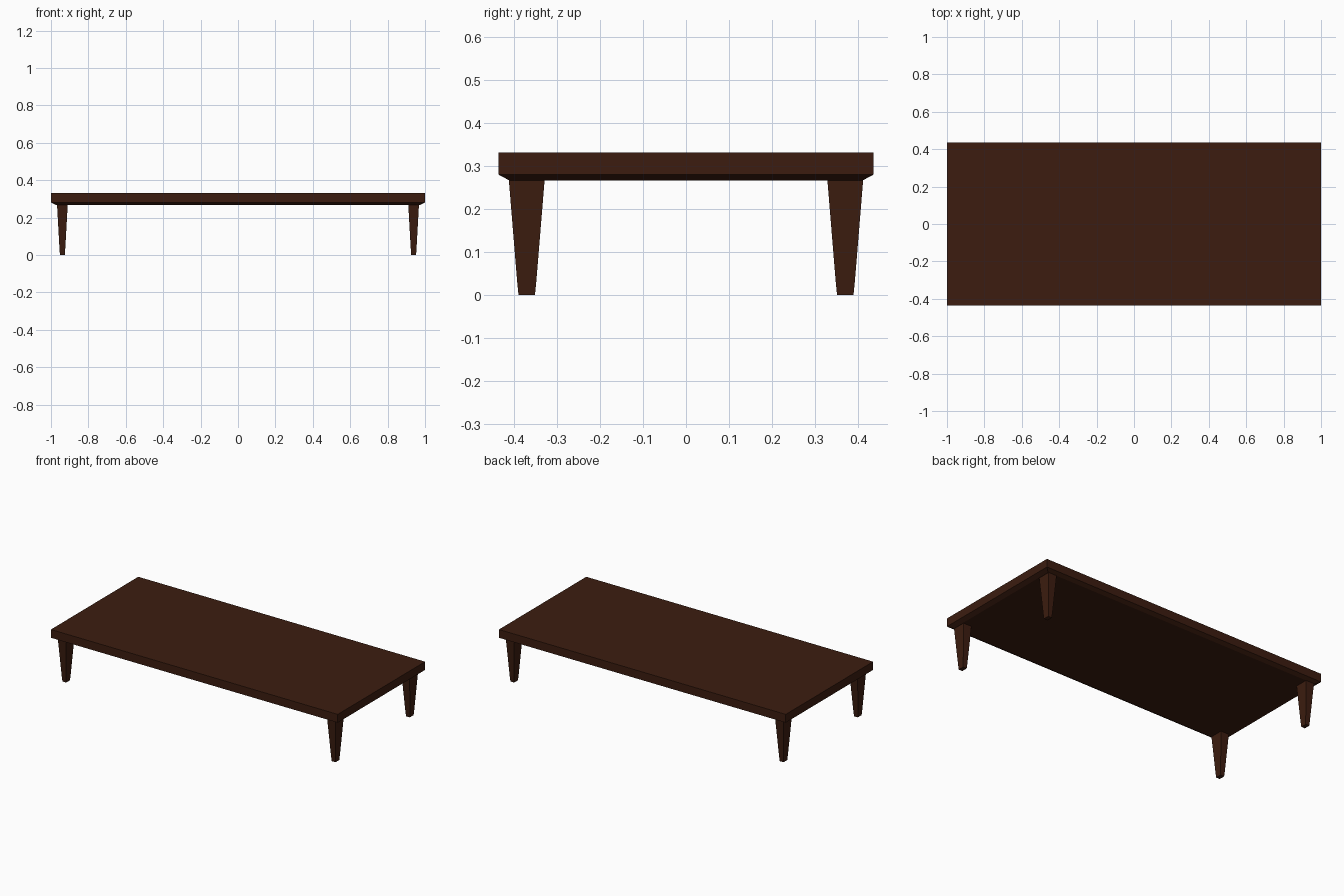
import bpy
import bmesh

if "Cube" in bpy.data.objects:
    bpy.data.objects.remove(bpy.data.objects["Cube"])

wood = bpy.data.materials.new("dark_wood")
wood.diffuse_color = (0.045, 0.012, 0.005, 1)
wood.use_nodes = True
wood.node_tree.nodes["Principled BSDF"].inputs["Base Color"].default_value = wood.diffuse_color


def loft(name, cx, cy, sections):
    """Stack rectangular sections (half x, half y, z) into a closed solid."""
    bm = bmesh.new()
    rings = [[bm.verts.new((cx + sx * hx, cy + sy * hy, z))
              for sx, sy in ((-1, -1), (1, -1), (1, 1), (-1, 1))]
             for hx, hy, z in sections]
    for low, high in zip(rings, rings[1:]):
        for i in range(4):
            j = (i + 1) % 4
            bm.faces.new((low[i], low[j], high[j], high[i]))
    bm.faces.new(rings[0][::-1])
    bm.faces.new(rings[-1])
    bmesh.ops.recalc_face_normals(bm, faces=bm.faces)
    mesh = bpy.data.meshes.new(name)
    bm.to_mesh(mesh)
    bm.free()
    mesh.materials.append(wood)
    obj = bpy.data.objects.new(name, mesh)
    bpy.context.collection.objects.link(obj)
    return obj


# Table top with a chamfered lower edge
loft("table_top", 0, 0, [(0.972, 0.411, 0.267),
                         (1.0, 0.435, 0.28),
                         (1.0, 0.435, 0.332)])

# Four tapered legs, each with a small foot at the bottom
for x_name, sx in (("left", -1), ("right", 1)):
    for y_name, sy in (("front", -1), ("back", 1)):
        loft(f"{y_name}_{x_name}_leg", sx * 0.939, sy * 0.37,
             [(0.013, 0.019, 0.0),
              (0.0155, 0.0225, 0.035),
              (0.0285, 0.0415, 0.267)])
